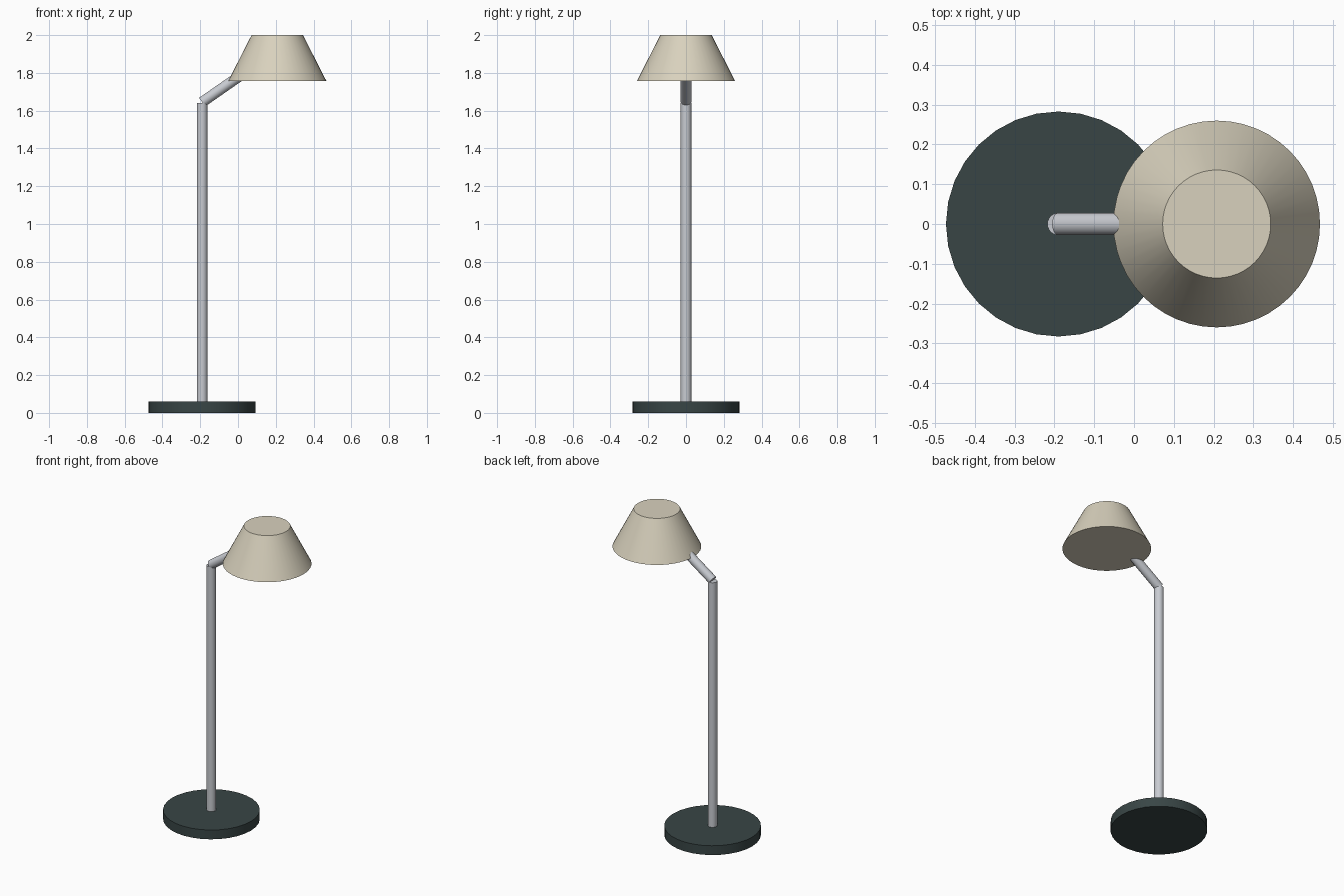
import bpy, math
from mathutils import Vector

if "Cube" in bpy.data.objects:
    bpy.data.objects.remove(bpy.data.objects["Cube"])


def material(name, rgb):
    m = bpy.data.materials.new(name)
    m.diffuse_color = (*rgb, 1.0)
    m.use_nodes = True
    m.node_tree.nodes["Principled BSDF"].inputs["Base Color"].default_value = m.diffuse_color
    return m


dark = material("dark green grey", (0.040, 0.060, 0.060))
metal = material("brushed metal", (0.58, 0.60, 0.64))
cream = material("warm cream", (0.69, 0.64, 0.51))


def tapered(name, start, end, r1, r2, sides, mat):
    """Capped cylinder or cone running from start to end."""
    a, b = Vector(start), Vector(end)
    axis = b - a
    bpy.ops.mesh.primitive_cone_add(vertices=sides, radius1=r1, radius2=r2,
                                    depth=axis.length, location=(a + b) / 2)
    ob = bpy.context.object
    ob.name = name
    ob.rotation_euler = axis.to_track_quat('Z', 'Y').to_euler()
    ob.data.materials.append(mat)
    bpy.ops.object.shade_smooth_by_angle(angle=math.radians(35))
    return ob


POLE_X, SHADE_X, ROD_R = -0.19, 0.208, 0.028
reach = 0.30          # arm runs on into the shade
slope = 0.695

# Round foot
tapered("base", (POLE_X, 0, 0), (POLE_X, 0, 0.06), 0.283, 0.283, 32, dark)
# Upright pole
tapered("pole", (POLE_X, 0, 0.03), (POLE_X, 0, 1.64), ROD_R, ROD_R, 24, metal)
# Angled arm
tapered("arm", (POLE_X, 0, 1.645), (POLE_X + reach, 0, 1.645 + slope * reach),
        ROD_R, ROD_R, 24, metal)
# Closed conical shade
tapered("shade", (SHADE_X, 0, 1.757), (SHADE_X, 0, 2.0), 0.26, 0.136, 48, cream)
